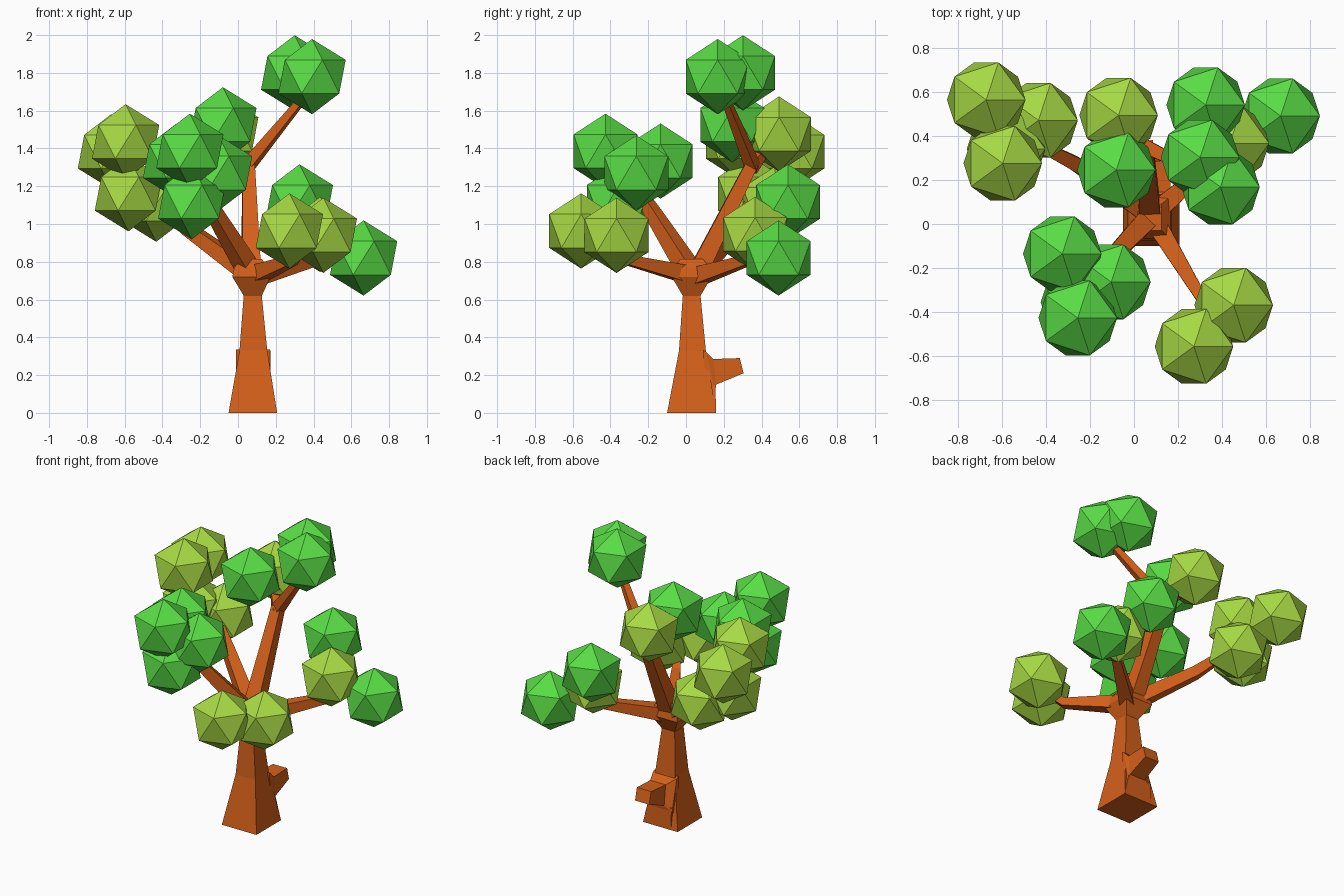
import bpy, bmesh, math
from mathutils import Vector


def material(name, color):
    m = bpy.data.materials.new(name)
    m.diffuse_color = (*color, 1)
    return m


BARK = material("bark", (0.66, 0.117, 0.01))
GREEN = material("green_leaf", (0.10, 0.72, 0.06))
OLIVE = material("olive_leaf", (0.39, 0.70, 0.058))


def finish(name, bm, mat):
    bmesh.ops.recalc_face_normals(bm, faces=bm.faces)
    me = bpy.data.meshes.new(name)
    bm.to_mesh(me)
    bm.free()
    me.materials.append(mat)
    ob = bpy.data.objects.new(name, me)
    bpy.context.collection.objects.link(ob)


def loft(name, rings, mat=BARK):
    """Skin a list of equal-length rings of points and cap both ends."""
    bm = bmesh.new()
    loops = [[bm.verts.new(p) for p in ring] for ring in rings]
    n = len(loops[0])
    for a, b in zip(loops, loops[1:]):
        for i in range(n):
            j = (i + 1) % n
            bm.faces.new((a[i], a[j], b[j], b[i]))
    bm.faces.new(loops[0][::-1])
    bm.faces.new(loops[-1])
    finish(name, bm, mat)


def level(x0, x1, y0, y1, z):
    return [(x0, y0, z), (x1, y0, z), (x1, y1, z), (x0, y1, z)]


def limb(name, *stations):
    """Square tapered limb through (x, y, z, half_width) stations."""
    pts = [Vector(s[:3]) for s in stations]
    rings = []
    for i, s in enumerate(stations):
        d = (pts[min(i + 1, len(pts) - 1)] - pts[max(i - 1, 0)]).normalized()
        side = d.cross(Vector((0, 0, 1))).normalized()
        up = side.cross(d)
        rings.append([pts[i] + s[3] * (a * side + b * up)
                      for a, b in ((-1, -1), (1, -1), (1, 1), (-1, 1))])
    loft(name, rings)


# Trunk: square, flared at the foot
loft("trunk", [level(-0.05, 0.207, -0.1, 0.16, 0),
               level(0.008, 0.155, -0.037, 0.105, 0.33),
               level(0.03, 0.126, -0.017, 0.077, 0.62)])

# Knot where the branches meet
loft("branch_hub", [level(0.03, 0.126, -0.017, 0.077, 0.62),
                    level(-0.03, 0.172, -0.075, 0.135, 0.72),
                    level(-0.02, 0.165, -0.065, 0.125, 0.77),
                    level(0.02, 0.125, -0.03, 0.09, 0.815)])


# Broken stub on the back of the trunk
def upright(x0, x1, y0, z0, y1, z1):
    return [(x0, y0, z0), (x1, y0, z0), (x1, y1, z1), (x0, y1, z1)]


loft("trunk_stub", [upright(-0.01, 0.17, 0.11, 0.08, 0.09, 0.335),
                    upright(-0.005, 0.172, 0.155, 0.12, 0.105, 0.325),
                    upright(0.05, 0.165, 0.16, 0.15, 0.145, 0.285),
                    upright(0.06, 0.165, 0.305, 0.21, 0.285, 0.29)])
loft("back_root", [level(0.0, 0.207, 0.05, 0.16, 0),
                   level(-0.0, 0.172, 0.05, 0.155, 0.145)])

# Branches
limb("tall_branch", (0.07, 0.06, 0.74, 0.05), (0.055, 0.35, 1.32, 0.032))
limb("top_fork", (0.045, 0.355, 1.30, 0.032), (0.34, 0.21, 1.66, 0.018))
limb("back_fork", (0.055, 0.34, 1.29, 0.03), (-0.05, 0.44, 1.42, 0.018))
limb("left_branch", (0.06, 0.05, 0.74, 0.045), (-0.26, 0.27, 0.97, 0.033),
     (-0.55, 0.42, 1.25, 0.018))
limb("front_left_branch", (0.06, 0.02, 0.75, 0.048), (-0.12, -0.17, 1.05, 0.034),
     (-0.22, -0.29, 1.24, 0.02))
limb("front_right_branch", (0.09, 0.02, 0.73, 0.046), (0.29, -0.31, 0.81, 0.026),
     (0.36, -0.43, 0.92, 0.016))
limb("back_right_branch", (0.09, 0.05, 0.72, 0.046), (0.42, 0.33, 0.81, 0.026),
     (0.52, 0.43, 0.86, 0.018))

# Leaf clumps: identical icosahedra
green = [(-0.08, 0.245, 1.525), (0.325, 0.54, 1.117), (0.665, 0.49, 0.82),
         (0.30, 0.302, 1.80), (0.392, 0.168, 1.78), (-0.325, -0.135, 1.333),
         (-0.103, -0.263, 1.27), (-0.255, -0.426, 1.385), (-0.245, -0.355, 1.118)]
olive = [(-0.67, 0.563, 1.383), (-0.595, 0.275, 1.435), (-0.433, 0.47, 1.105),
         (-0.58, 0.34, 1.16), (-0.07, 0.493, 1.476), (0.435, 0.366, 0.945),
         (0.452, -0.368, 0.94), (0.272, -0.555, 0.963)]
for label, mat, spots in (("green", GREEN, green), ("olive", OLIVE, olive)):
    for i, p in enumerate(spots):
        bm = bmesh.new()
        bmesh.ops.create_icosphere(bm, subdivisions=1, radius=0.199)
        bmesh.ops.translate(bm, verts=bm.verts, vec=p)
        finish(f"{label}_leaf_clump_{i + 1}", bm, mat)
